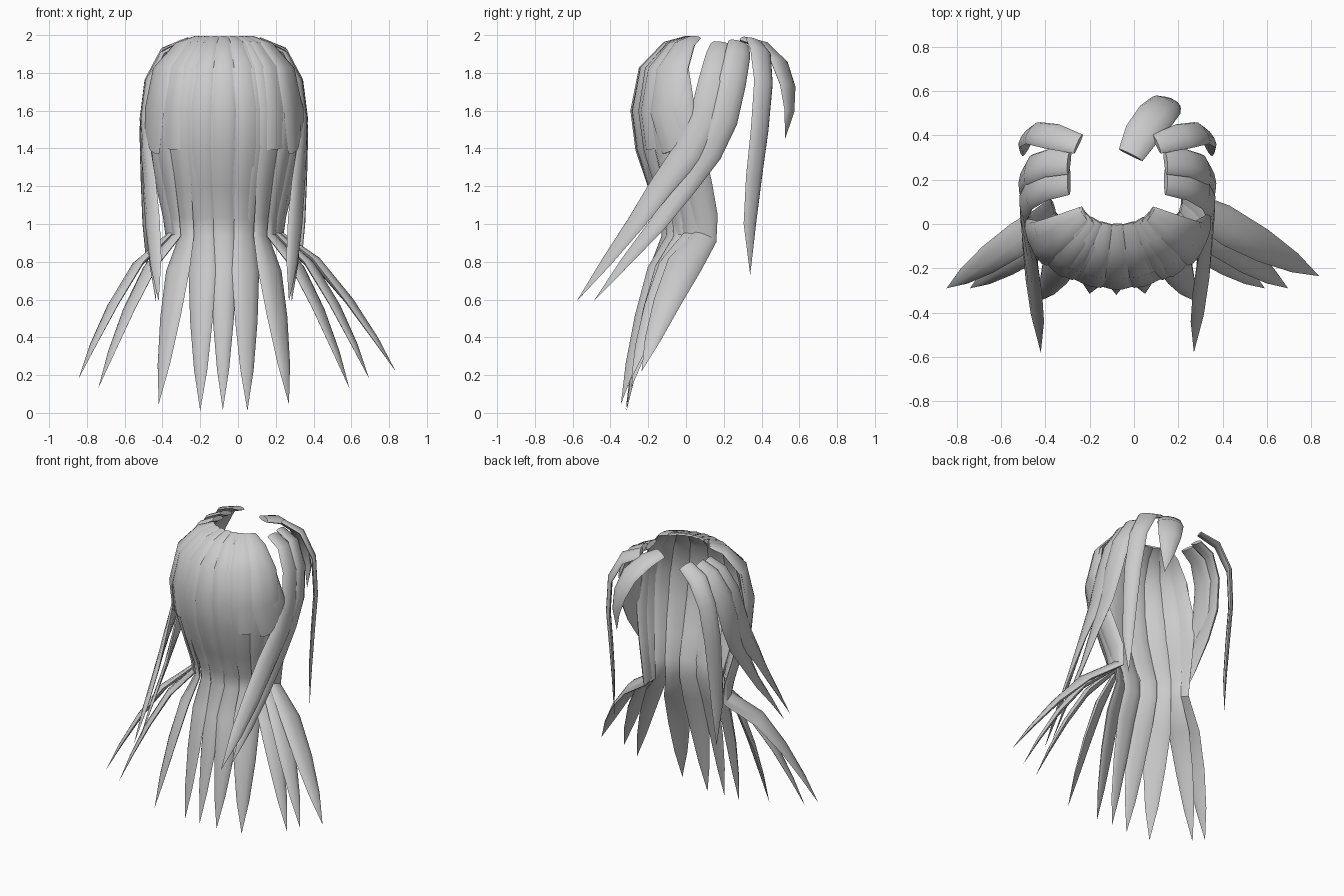
import bpy, bmesh, math
from mathutils import Vector

if "Cube" in bpy.data.objects:
    bpy.data.objects.remove(bpy.data.objects["Cube"])

CX, CY = -0.075, 0.10          # vertical axis of the head
SIDES = 10                     # points around each lock

mat = bpy.data.materials.new("light grey hair")
mat.diffuse_color = (0.6, 0.6, 0.6, 1)
mat.use_nodes = True
mat.node_tree.nodes["Principled BSDF"].inputs["Base Color"].default_value = mat.diffuse_color


def lock(name, pts, halfs, thick=0.38):
    """Loft a lens-shaped lock along pts, wide across the head, thin outward."""
    pts = [Vector(p) for p in pts]
    bm = bmesh.new()
    rings = []
    for i, p in enumerate(pts):
        t = (pts[min(i + 1, len(pts) - 1)] - pts[max(i - 1, 0)]).normalized()
        n = p - Vector((CX, CY, min(p.z, 1.5)))
        n = (n - t * n.dot(t)).normalized()
        w = t.cross(n)
        h = max(halfs[i], 0.0005)
        ring = []
        for k in range(SIDES):
            a = 2 * math.pi * k / SIDES
            s = math.sin(a)
            depth = thick * h * s * (1.0 if s > 0 else 0.45)
            ring.append(bm.verts.new(p + w * h * math.cos(a) + n * depth))
        rings.append(ring)
    for r0, r1 in zip(rings, rings[1:]):
        for k in range(SIDES):
            j = (k + 1) % SIDES
            bm.faces.new((r0[k], r0[j], r1[j], r1[k]))
    bm.faces.new(rings[0])
    bm.faces.new(rings[-1])
    bmesh.ops.remove_doubles(bm, verts=bm.verts, dist=0.0012)
    bmesh.ops.recalc_face_normals(bm, faces=bm.faces)
    me = bpy.data.meshes.new(name)
    bm.to_mesh(me)
    bm.free()
    me.materials.append(mat)
    ob = bpy.data.objects.new(name, me)
    bpy.context.collection.objects.link(ob)
    bpy.context.view_layer.objects.active = ob
    ob.select_set(True)
    bpy.ops.object.shade_smooth_by_angle(angle=math.radians(50))
    ob.select_set(False)


# Dome levels: height, x radius, y radius, lock half width
LEVELS = [(1.985, .165, .10, .03), (1.95, .255, .205, .05), (1.82, .37, .325, .072),
          (1.6, .415, .365, .082), (1.4, .395, .34, .08), (1.2, .345, .275, .074),
          (1.04, .305, .215, .068), (.93, .295, .205, .066)]


def dome_point(level, deg, grow=0.0):
    z, rx, ry, _ = level
    a = math.radians(deg)
    return (CX + (rx + grow) * math.sin(a), CY - (ry + grow) * math.cos(a), z)


def long_lock(name, top, knee, tip, width, bow):
    """Lock that follows the dome to the neck and then sweeps out to a tip."""
    pts, halfs = [], []
    for i, lv in enumerate(LEVELS):
        f = min(1, max(0, i - 2) / 4)
        pts.append(dome_point(lv, top + (knee - top) * f))
        halfs.append(lv[3])
    k = Vector(pts[-1])
    for t, s in ((.2, 1.05), (.48, .85), (.76, .5), (1, 0)):
        e = t ** bow
        pts.append((k.x + (tip[0] - k.x) * e, k.y + (tip[1] - k.y) * e,
                    k.z + (tip[2] - k.z) * t))
        halfs.append(width * s)
    lock(name, pts, halfs)


def mirror(p):
    return (2 * CX - p[0], p[1], p[2])


# Long locks down the nape
long_lock("nape_lock_centre", 0, 0, (-.08, -.32, .015), .065, .75)
NAPE = [("nape_lock_inner", 17, 22, (.05, -.315, .01), .075, .75),
        ("nape_lock_outer", 34, 42, (.27, -.345, .045), .085, .75),
        ("flared_lock_front", 50, 59, (.59, -.29, .13), .07, .7),
        ("flared_lock_side", 62, 75, (.695, -.29, .18), .075, .66)]
for name, top, knee, tip, w, bow in NAPE:
    long_lock(name + "_right", top, knee, tip, w, bow)
    long_lock(name + "_left", -top, -knee, mirror(tip), w, bow)
long_lock("flared_lock_rear_right", 62, 90, (.835, -.235, .22), .09, .72)

# Shorter layer over the dome: broad blunt panels at the sides, narrow ones behind
for side, sg in (("right", 1), ("left", -1)):
    for name, deg, n, gain, shift in (("side_panel", 59, 5, 1.3, 9), ("mid_panel", 43, 5, 1.1, 2),
                                      ("thin_lock", 26, 8, .65, 2),
                                      ("centre_thin_lock", 8.5, 8, .6, 1)):
        rows = LEVELS[:n]
        halfs = [lv[3] * gain for lv in rows]
        if n == 8:
            halfs[-2:] = [.035, 0]
        pts = [dome_point(lv, sg * (deg + (shift if i > 3 else 0)), .01)
               for i, lv in enumerate(rows)]
        lock(f"{name}_{side}", pts, halfs, .28)

# Hanging locks in front of and behind each ear
HANGING = [
    ("ear_lock_long", [(.14, .19, 1.945), (.24, .18, 1.89), (.31, .15, 1.75), (.335, .1, 1.55),
                       (.33, .01, 1.38), (.315, -.13, 1.2), (.3, -.27, 1.0), (.285, -.42, .8),
                       (.27, -.58, .59)], [.06, .075, .085, .085, .08, .07, .058, .04, 0]),
    ("ear_lock_rear", [(.14, .28, 1.95), (.24, .275, 1.9), (.315, .245, 1.75), (.34, .2, 1.55),
                       (.33, .12, 1.38), (.32, -.005, 1.2), (.305, -.15, 1.0), (.295, -.32, .8),
                       (.285, -.49, .59)], [.06, .068, .075, .075, .072, .062, .05, .035, 0]),
    ("temple_lock", [(.1, .36, 1.965), (.22, .395, 1.91), (.305, .41, 1.75), (.335, .39, 1.5),
                     (.335, .36, 1.25), (.333, .338, 1.0), (.33, .34, .73)],
     [.05, .065, .06, .057, .05, .038, 0])]
for name, pts, halfs in HANGING:
    lock(name + "_right", pts, halfs)
    lock(name + "_left", [mirror(p) for p in pts], halfs)

# Single short fringe lock
lock("fringe_lock", [(-.015, .31, 1.97), (.035, .405, 1.94), (.1, .49, 1.855), (.145, .535, 1.73),
                     (.17, .545, 1.6), (.18, .525, 1.45)], [.06, .08, .085, .075, .048, 0])
